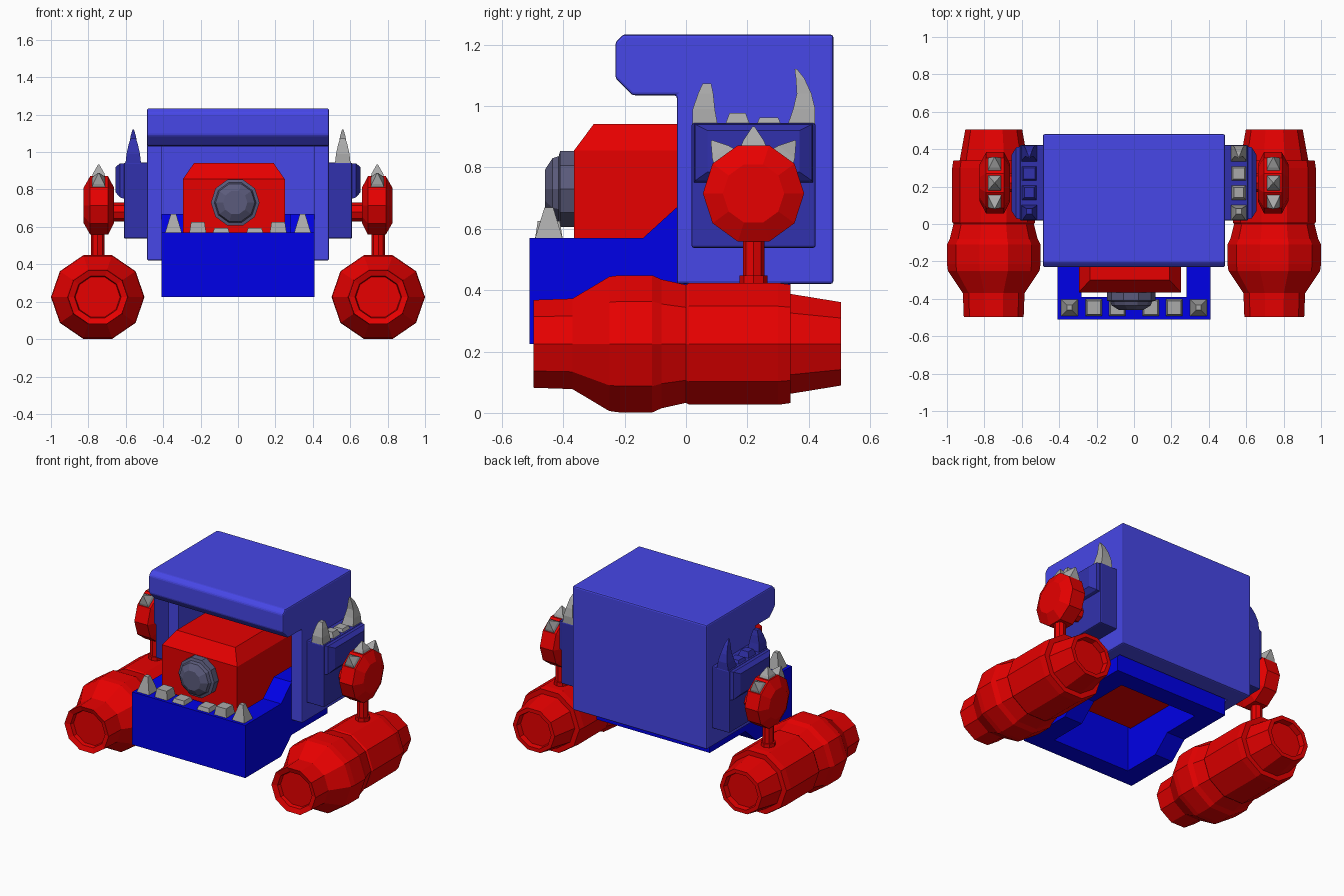
import bpy, bmesh, math
from mathutils import Vector, Matrix

if "Cube" in bpy.data.objects:
    bpy.data.objects.remove(bpy.data.objects["Cube"])


def material(name, r, g, b):
    m = bpy.data.materials.new(name)
    m.diffuse_color = (r, g, b, 1)
    m.use_nodes = True
    m.node_tree.nodes["Principled BSDF"].inputs["Base Color"].default_value = m.diffuse_color
    return m


SHELL = material("shell blue", .063, .063, .80)
PAD = material("dark blue", .031, .031, .42)
JAW = material("bright blue", 0, 0, .80)
RED = material("red", .80, 0, 0)
BONE = material("bone grey", .40, .40, .40)
STEEL = material("dark steel", .105, .105, .20)


def finish(bm, name, mat, bevel=0):
    bmesh.ops.recalc_face_normals(bm, faces=bm.faces)
    me = bpy.data.meshes.new(name)
    bm.to_mesh(me)
    bm.free()
    ob = bpy.data.objects.new(name, me)
    bpy.context.collection.objects.link(ob)
    me.materials.append(mat)
    if bevel:
        mod = ob.modifiers.new("bevel", 'BEVEL')
        mod.width, mod.segments, mod.limit_method = bevel, 2, 'ANGLE'
    return ob


def loft(name, rings, mat, bevel=0):
    """Skin equal-length rings of points and cap both ends."""
    bm = bmesh.new()
    vs = [[bm.verts.new(p) for p in ring] for ring in rings]
    n = len(vs[0])
    for a, b in zip(vs, vs[1:]):
        for i in range(n):
            j = (i + 1) % n
            bm.faces.new((a[i], a[j], b[j], b[i]))
    bm.faces.new(vs[0])
    bm.faces.new(vs[-1])
    return finish(bm, name, mat, bevel)


def rect(x0, x1, y0, y1, z):
    return [(x0, y0, z), (x1, y0, z), (x1, y1, z), (x0, y1, z)]


def box(name, x0, x1, y0, y1, z0, z1, mat, bevel=0):
    return loft(name, [rect(x0, x1, y0, y1, z0), rect(x0, x1, y0, y1, z1)], mat, bevel)


def extrude_x(name, profile, x0, x1, mat, bevel=0):
    return loft(name, [[(x, y, z) for y, z in profile] for x in (x0, x1)], mat, bevel)


def turned(name, axis, centre, profile, mat, sides=10, squash=1):
    """Lathe of (position, radius) steps along a world axis."""
    rings = []
    for t, r in profile:
        ring = []
        for i in range(sides):
            a = 2 * math.pi * i / sides
            c, s = r * math.cos(a), r * math.sin(a) * squash
            p = {'x': (t, c, s), 'y': (c, t, s), 'z': (c, s, t)}[axis]
            ring.append(Vector(p) + Vector(centre))
        rings.append(ring)
    return loft(name, rings, mat)


def spike(name, x, steps, hx, mat):
    """Curved square horn: steps of (y, z, half width in y)."""
    w0 = steps[0][2]
    return loft(name, [rect(x - hx * w / w0, x + hx * w / w0, y - w, y + w, z)
                       for y, z, w in steps], mat)


# Hooded shell with an open front and bottom
shell = extrude_x("hooded_shell", [(-.03, .42), (.48, .42), (.48, 1.233), (-.205, 1.233),
                  (-.23, 1.208), (-.23, 1.09), (-.175, 1.035), (-.03, 1.035)],
                  -.487, .487, SHELL, .009)
cutter = box("shell_cutter", -.41, .41, -.3, .36, .3, 1.03, SHELL)
cutter.hide_render = True
cutter.hide_viewport = True
cut = shell.modifiers.new("hollow", 'BOOLEAN')
cut.operation, cut.object, cut.solver = 'DIFFERENCE', cutter, 'EXACT'

# Jaw: a frame open above and below, stepping up under the shell
rows = [(-.51, 0), (-.39, 0), (-.14, 0), (-.03, .1), (.22, .1), (.34, .1)]
bm = bmesh.new()
grid = [[[bm.verts.new((x, y, z + dz)) for x in (-.41, -.28, .28, .41)]
         for z in (.225, .57)] for y, dz in rows]
for i in range(5):
    for k in range(3):
        if k == 1 and 0 < i < 4:
            continue
        for lev in (0, 1):
            a, b = grid[i][lev], grid[i + 1][lev]
            bm.faces.new((a[k], a[k + 1], b[k + 1], b[k]))
    for k in (0, 3) if i in (0, 4) else (0, 1, 2, 3):
        a, b = grid[i], grid[i + 1]
        bm.faces.new((a[0][k], b[0][k], b[1][k], a[1][k]))
for i, ks in ((0, (0, 1, 2)), (5, (0, 1, 2)), (1, (1,)), (4, (1,))):
    for k in ks:
        g = grid[i]
        bm.faces.new((g[0][k], g[0][k + 1], g[1][k + 1], g[1][k]))
finish(bm, "jaw", JAW)

# Head with sloped upper edges, and its round snout
loft("head", [rect(-.295, .25, -.365, .3, .50),
              rect(-.295, .25, -.365, .3, .855), rect(-.235, .19, -.30, .3, .942)], RED)
turned("snout", 'y', (-.015, 0, .73),
       [(-.36, .13), (-.41, .13), (-.415, .112), (-.435, .105), (-.46, .065)], STEEL)

# Jaw teeth, small to large outwards
for s in (-1, 1):
    for x, h, w, top in ((.345, .1, .045, .014), (.215, .055, .045, .036), (.09, .025, .045, .036)):
        spike("jaw_tooth", s * x, [(-.447, .568, w), (-.447, .57 + h, top)], w, BONE)

for s in (-1, 1):
    horn_mat = BONE if s > 0 else PAD

    # Shoulder pad with a raised upper block
    box("shoulder_pad", *sorted((s * .48, s * .61)), .018, .422, .538, .944, PAD, .007)
    block = [[(s * .605, y, z) for y, z in ((.025, .75), (.415, .75), (.415, .94), (.025, .94))],
             [(s * .63, y, z) for y, z in ((.03, .757), (.41, .757), (.41, .94), (.03, .94))],
             [(s * .655, y, z) for y, z in ((.07, .785), (.37, .785), (.37, .92), (.07, .92))]]
    loft("shoulder_block", block, PAD)

    # Shoulder horns and low teeth
    hx = s * .56
    spike("front_horn", hx, [(.062, .935, .042), (.058, .99, .036), (.064, 1.04, .025),
                             (.068, 1.073, .014)], .042, horn_mat)
    spike("back_horn", hx, [(.375, .935, .045), (.385, .99, .036), (.385, 1.04, .024),
                            (.372, 1.09, .014), (.358, 1.12, .004)], .042, horn_mat)
    spike("shoulder_tooth", hx, [(.168, .935, .042), (.168, .978, .026)], .042, horn_mat)
    spike("shoulder_tooth", hx, [(.27, .935, .042), (.27, .963, .03)], .042, horn_mat)

    # Elbow drum, its axle and the post down to the cannon
    turned("axle", 'x', (0, .22, .68), [(s * .60, .05), (s * .68, .05)], RED, 8)
    turned("elbow_drum", 'x', (0, .22, .715),
           [(s * .663, .10), (s * .695, .165), (s * .79, .165), (s * .825, .10)], RED)
    turned("post", 'z', (s * .75, .22, 0),
           [(.40, .045), (.447, .045), (.447, .035), (.58, .035)], RED, 8)

    # Three spikes fanned over the drum
    for ang in (-38, 0, 38):
        tip = loft("drum_spike", [rect(-.042, .042, -.05, .05, .135),
                                  rect(-.03, .03, -.034, .034, .175),
                                  rect(-.003, .003, -.003, .003, .222)], BONE)
        tip.matrix_world = (Matrix.Translation((s * .745, .22, .712)) @
                            Matrix.Rotation(math.radians(ang), 4, 'X'))

    # Cannon barrel, recessed at both ends
    turned("cannon", 'y', (s * .75, 0, .225),
           [(-.46, .12), (-.485, .125), (-.497, .16), (-.37, .165), (-.25, .245), (-.215, .25),
            (-.11, .25), (-.08, .235), (0, .215), (.01, .222), (.30, .222), (.34, .216),
            (.34, .182), (.505, .152), (.505, .125), (.47, .12)], RED, 10, .94)
